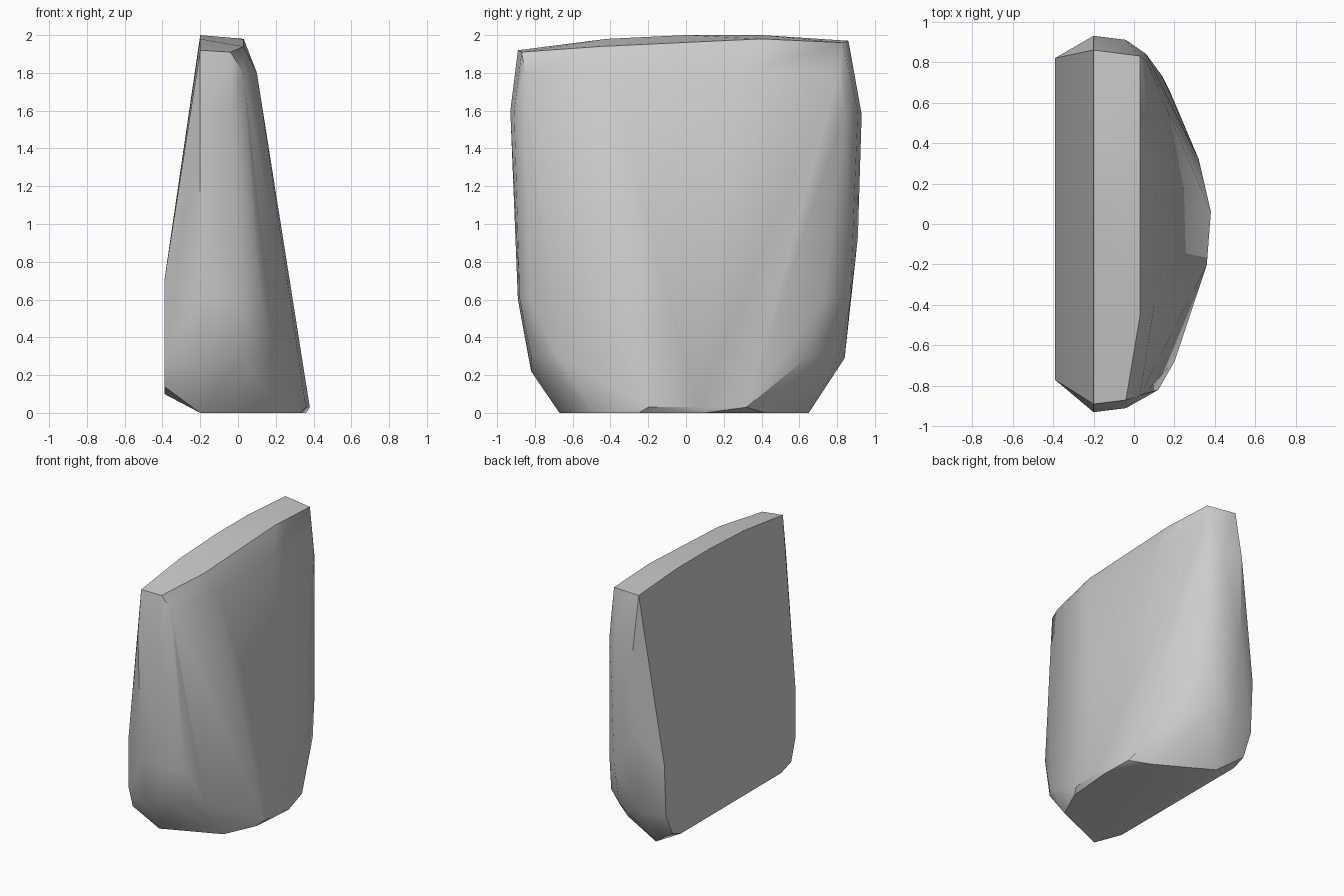
import bpy
import bmesh
from math import radians

default_cube = bpy.data.objects.get("Cube")
if default_cube:
    bpy.data.objects.remove(default_cube, do_unlink=True)


def make_material(name, colour):
    material = bpy.data.materials.new(name)
    material.use_nodes = True
    material.diffuse_color = colour
    shader = material.node_tree.nodes["Principled BSDF"]
    shader.inputs["Base Color"].default_value = colour
    return material


def hull_object(name, sections, material):
    """Wrap a tight convex skin around named groups of corner points."""
    bm = bmesh.new()
    for corners in sections.values():
        for corner in corners:
            bm.verts.new(corner)
    result = bmesh.ops.convex_hull(bm, input=bm.verts[:])
    spare = set(result["geom_interior"]) | set(result["geom_unused"])
    loose = [item for item in spare if isinstance(item, bmesh.types.BMVert)]
    bmesh.ops.delete(bm, geom=loose, context="VERTS")
    bmesh.ops.dissolve_limit(bm, angle_limit=radians(1),
                             verts=bm.verts[:], edges=bm.edges[:])
    bmesh.ops.recalc_face_normals(bm, faces=bm.faces[:])
    mesh = bpy.data.meshes.new(name)
    bm.to_mesh(mesh)
    bm.free()
    mesh.materials.append(material)
    body = bpy.data.objects.new(name, mesh)
    bpy.context.collection.objects.link(body)
    bpy.ops.object.select_all(action="DESELECT")
    body.select_set(True)
    bpy.context.view_layer.objects.active = body
    bpy.ops.object.shade_smooth_by_angle(angle=radians(30))
    return body


def upright(x, outline):
    """Place a side outline of (y, z) pairs on an upright plane."""
    return [(x, y, z) for y, z in outline]


def level(z, outline):
    """Place a plan outline of (x, y) pairs at one height."""
    return [(x, y, z) for x, y in outline]


sections = {
    # Widest side outline, running right round the block
    "ridge": upright(-.2, [
        (-.67, 0), (-.82, .22), (-.89, .6), (-.93, 1.6), (-.89, 1.92),
        (-.42, 1.98), (0, 2), (.4, 2), (.86, 1.97), (.93, 1.58),
        (.91, .93), (.84, .29), (.65, 0)]),
    # Flat panel on the narrow side
    "panel": upright(-.39, [
        (-.6, .1), (-.72, .14), (-.77, .3), (-.77, .7),
        (.82, .7), (.8, .3), (.72, .14), (.62, .1)]),
    # Bulging foot
    "base": level(0, [(.22, -.49), (.33, -.25), (.36, .1), (.2, .42)]),
    "foot_rim": level(.03, [(.36, -.2), (.38, .06), (.32, .32)]),
    # Rounded front and back corners, from low to high
    "low_corners": level(.3, [
        (.02, -.82), (.12, -.77), (.2, -.68), (0, .81), (.18, .65)]),
    "middle_corners": level(.6, [
        (0, -.88), (.12, -.82), (0, .87), (.14, .73)]),
    "high_corners": level(1.6, [
        (-.04, -.91), (.05, -.84), (-.04, .91), (.06, .84)]),
    # Softened top edge
    "shoulder": level(1.8, [(.03, -.85), (.1, -.4), (.1, .3), (.06, .81)]),
    "crown": upright(.03, [(-.45, 1.94), (.4, 1.98), (.83, 1.96)]),
    "crown_front": upright(-.04, [(-.87, 1.91)]),
}

stone_grey = make_material("stone grey", (.6, .6, .6, 1))
hull_object("wedge_block", sections, stone_grey)
